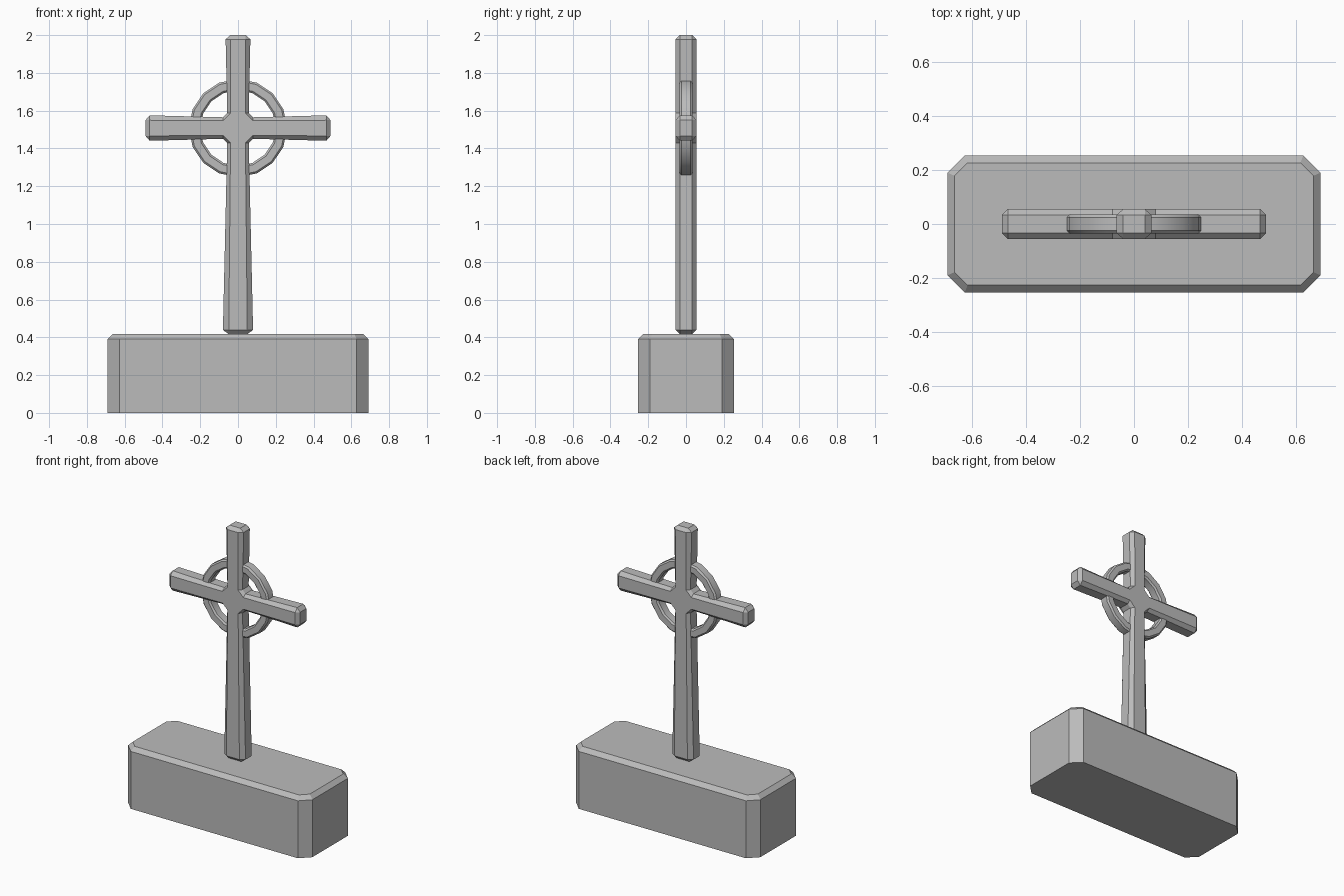
import bpy
import bmesh
import math
from mathutils import Matrix

cube = bpy.data.objects.get("Cube")
if cube:
    bpy.data.objects.remove(cube, do_unlink=True)

# One stone colour
stone = bpy.data.materials.new("grey stone")
stone.use_nodes = True
grey = (0.5, 0.5, 0.5, 1)
stone.diffuse_color = grey
stone.node_tree.nodes["Principled BSDF"].inputs["Base Color"].default_value = grey


def finish(bm, name, smooth=False):
    bmesh.ops.remove_doubles(bm, verts=bm.verts, dist=1e-5)
    bmesh.ops.recalc_face_normals(bm, faces=bm.faces)
    mesh = bpy.data.meshes.new(name)
    bm.to_mesh(mesh)
    bm.free()
    mesh.materials.append(stone)
    obj = bpy.data.objects.new(name, mesh)
    bpy.context.collection.objects.link(obj)
    if smooth:
        bpy.ops.object.select_all(action="DESELECT")
        obj.select_set(True)
        bpy.context.view_layer.objects.active = obj
        bpy.ops.object.shade_smooth_by_angle(angle=math.radians(30))
    return obj


def chamfer(bm, edges, width):
    bmesh.ops.bevel(bm, geom=edges, offset=width, segments=1,
                    affect="EDGES", profile=0.5)


# Plinth: block with cut corners and a chamfered top rim
BASE_H = 0.417
bm = bmesh.new()
bmesh.ops.create_cube(bm, size=1, matrix=Matrix.Translation((0, 0, BASE_H / 2))
                      @ Matrix.Diagonal((1.384, 0.508, BASE_H, 1)))
chamfer(bm, [e for e in bm.edges
             if abs(e.verts[0].co.z - e.verts[1].co.z) > 0.1], 0.064)
chamfer(bm, [e for e in bm.edges
             if all(v.co.z > BASE_H - 0.001 for v in e.verts)], 0.027)
finish(bm, "plinth")

# Cross: four flared arms, as chamfered outlines stacked through the depth
CENTRE_Z = 1.508
HALF, CUT, DEPTH = 0.057, 0.022, 0.055
arms = [(0, 0.49, 1.18), (90, 0.492, 1.15), (180, 0.49, 1.18), (270, 1.091, 1.4)]


def outline(bm, y, inset):
    verts = []
    for angle, length, flare in arms:
        a = math.radians(angle)
        tip, neck = HALF * flare, HALF + CUT
        cut = CUT * flare
        if inset:
            side = [(neck, HALF - CUT * 0.8), (length - CUT, tip - cut)]
        else:
            side = [(neck, HALF), (length - CUT, tip), (length, tip - cut)]
        arm = [(u, -v) for u, v in side] + [(u, v) for u, v in reversed(side)]
        for u, v in arm:
            x = u * math.cos(a) - v * math.sin(a)
            z = u * math.sin(a) + v * math.cos(a)
            verts.append(bm.verts.new((x, y, CENTRE_Z + z)))
    return verts


bm = bmesh.new()
outer = [outline(bm, y, False) for y in (CUT - DEPTH, DEPTH - CUT)]
for i in range(len(outer[0])):
    bm.faces.new((outer[0][i - 1], outer[0][i], outer[1][i], outer[1][i - 1]))
for y, rim in ((-DEPTH, outer[0]), (DEPTH, outer[1])):
    face = outline(bm, y, True)
    bm.faces.new(face)
    # Each arm has six rim points meeting four face points
    match = [face[k * 4 + j] for k in range(4) for j in (0, 1, 1, 2, 2, 3)]
    for i in range(len(rim)):
        corners = [rim[i - 1], rim[i], match[i]]
        if match[i] != match[i - 1]:
            corners.append(match[i - 1])
        bm.faces.new(corners)
finish(bm, "cross")

# Ring: chamfered square section swept in sixteen steps
R_IN, R_OUT, RING_Y, EDGE, STEPS = 0.2, 0.26, 0.035, 0.01, 16
section = [(R_IN, EDGE - RING_Y), (R_IN + EDGE, -RING_Y),
           (R_OUT - EDGE, -RING_Y), (R_OUT, EDGE - RING_Y)]
section += [(r, -y) for r, y in reversed(section)]
bm = bmesh.new()
loops = []
for s in range(STEPS):
    a = math.tau * s / STEPS
    loops.append([bm.verts.new((r * math.cos(a), y, CENTRE_Z + r * math.sin(a)))
                  for r, y in section])
for s in range(STEPS):
    for i in range(len(section)):
        bm.faces.new((loops[s - 1][i - 1], loops[s - 1][i],
                      loops[s][i], loops[s][i - 1]))
finish(bm, "ring", smooth=True)
